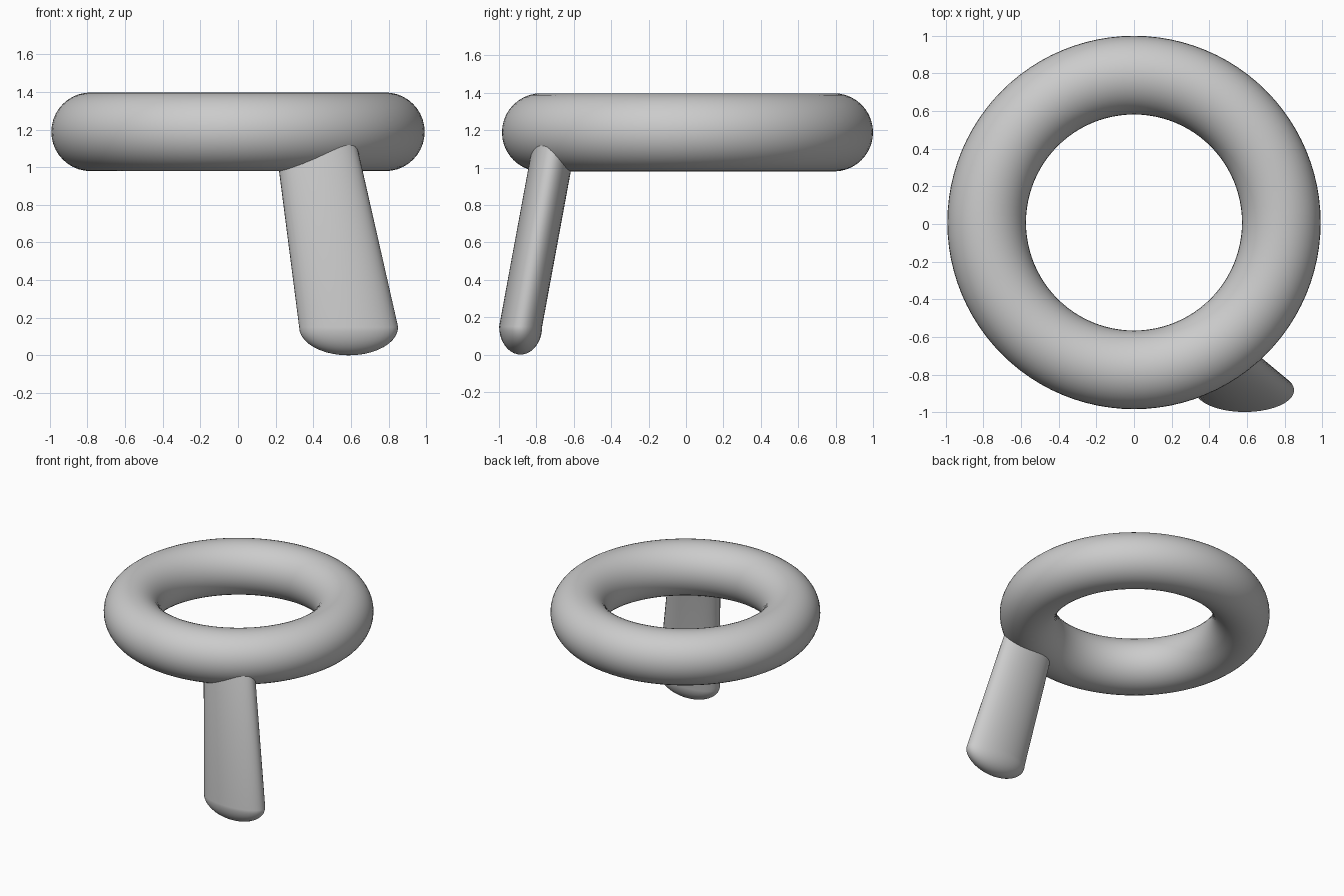
import bpy, bmesh, math
from mathutils import Vector

cube = bpy.data.objects.get("Cube")
if cube:
    bpy.data.objects.remove(cube)

grey = bpy.data.materials.new("plain grey")
grey.use_nodes = True
colour = (0.6, 0.6, 0.6, 1)
grey.diffuse_color = colour
grey.node_tree.nodes["Principled BSDF"].inputs["Base Color"].default_value = colour


def smooth(obj, degrees):
    bpy.ops.object.select_all(action='DESELECT')
    obj.select_set(True)
    bpy.context.view_layer.objects.active = obj
    bpy.ops.object.shade_smooth_by_angle(angle=math.radians(degrees))


# Ring seat
bpy.ops.mesh.primitive_torus_add(
    location=(0, 0.008, 1.188), major_radius=0.783, minor_radius=0.209,
    major_segments=96, minor_segments=40)
ring = bpy.context.object
ring.name = "ring"
ring.data.materials.append(grey)
smooth(ring, 60)

# Leaning oval leg: straight tapered shaft with a domed foot
SIDES, DOME_STEPS = 40, 10
foot_centre, foot_size = Vector((0.588, -0.884, 0.15)), Vector((0.263, 0.115))
top_centre, top_size = Vector((0.403, -0.692, 1.19)), Vector((0.212, 0.115))


def oval(bm, centre, size):
    angles = [2 * math.pi * i / SIDES for i in range(SIDES)]
    return [bm.verts.new((centre.x + size.x * math.cos(a),
                          centre.y + size.y * math.sin(a), centre.z)) for a in angles]


bm = bmesh.new()
loops = [oval(bm, top_centre, top_size)]
for step in range(DOME_STEPS):
    t = math.pi / 2 * step / DOME_STEPS
    drop = Vector((0, 0, foot_centre.z * math.sin(t)))
    loops.append(oval(bm, foot_centre - drop, foot_size * math.cos(t)))
for upper, lower in zip(loops, loops[1:]):
    for i in range(SIDES):
        j = (i + 1) % SIDES
        bm.faces.new((upper[i], lower[i], lower[j], upper[j]))
tip = bm.verts.new((foot_centre.x, foot_centre.y, 0))
for i in range(SIDES):
    bm.faces.new((loops[-1][i], tip, loops[-1][(i + 1) % SIDES]))
bm.faces.new(loops[0])
bmesh.ops.recalc_face_normals(bm, faces=bm.faces)
mesh = bpy.data.meshes.new("leg")
bm.to_mesh(mesh)
bm.free()
leg = bpy.data.objects.new("leg", mesh)
bpy.context.collection.objects.link(leg)
mesh.materials.append(grey)
smooth(leg, 50)
